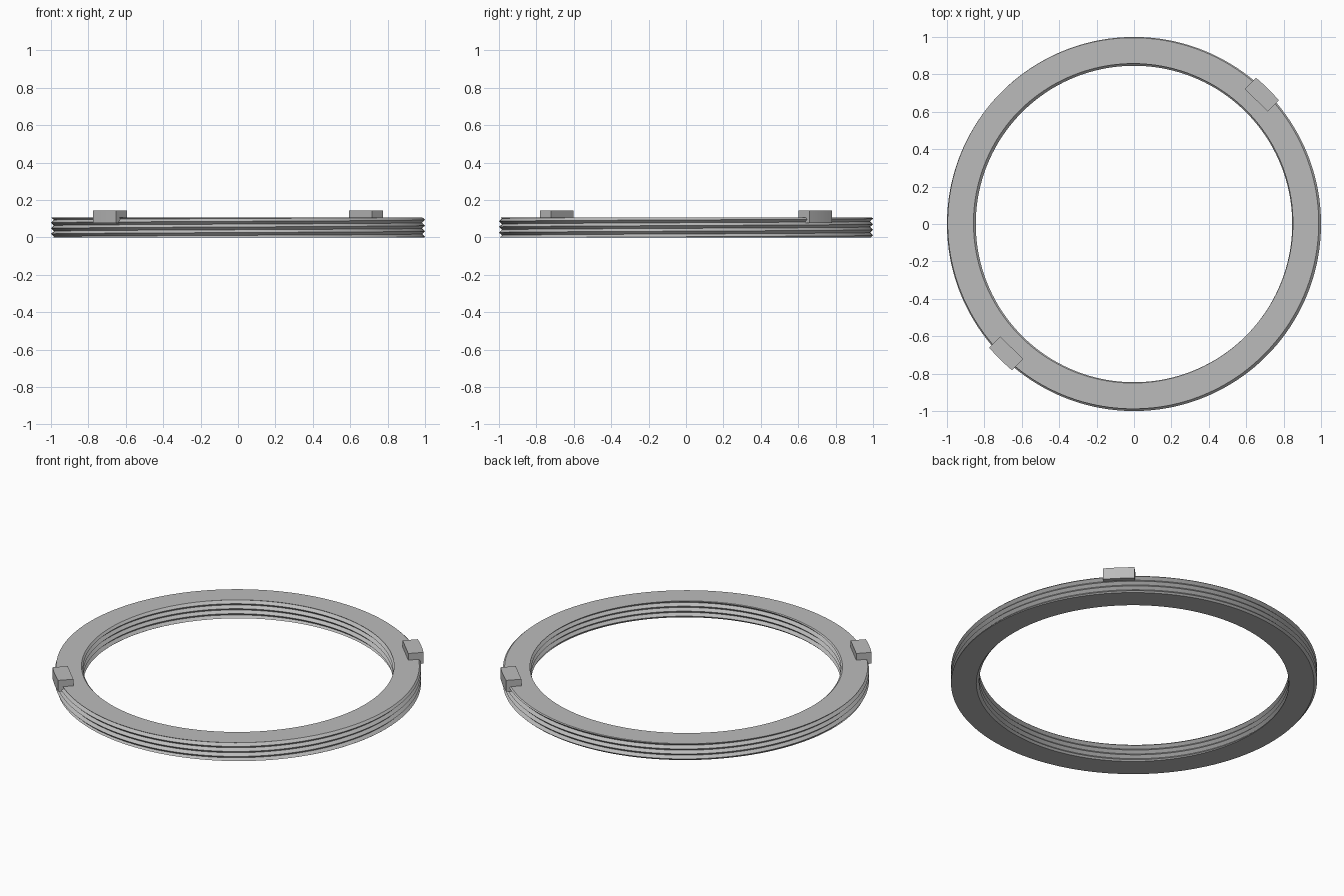
import bpy, bmesh
from math import sin, cos, pi, radians, sqrt

if "Cube" in bpy.data.objects:
    bpy.data.objects.remove(bpy.data.objects["Cube"], do_unlink=True)

HEIGHT, PITCH, DEPTH = 0.105, 0.03, 0.016
OUTER, INNER = 1.0, 0.846          # crest radii of the two threads
CREST = radians(140)               # where a crest meets the top face
SEGMENTS = 180

grey = bpy.data.materials.new("plain grey")
grey.diffuse_color = (0.5, 0.5, 0.5, 1)
grey.use_nodes = True
grey.node_tree.nodes["Principled BSDF"].inputs["Base Color"].default_value = (0.5, 0.5, 0.5, 1)


def finish(bm, name):
    bmesh.ops.recalc_face_normals(bm, faces=bm.faces)
    mesh = bpy.data.meshes.new(name)
    bm.to_mesh(mesh)
    bm.free()
    mesh.materials.append(grey)
    obj = bpy.data.objects.new(name, mesh)
    bpy.context.collection.objects.link(obj)
    bpy.ops.object.select_all(action="DESELECT")
    obj.select_set(True)
    bpy.context.view_layer.objects.active = obj
    bpy.ops.object.shade_smooth_by_angle(angle=radians(25))
    return obj


def thread_profile(angle):
    """Zigzag depth below the crest at each helix row, clamped to the ring."""
    turn = (angle - CREST) / (2 * pi)
    rows = []
    for k in range(-14, 5):
        z = min(max(HEIGHT + PITCH * (k / 2 + turn), 0), HEIGHT)
        phase = ((z - HEIGHT) / PITCH - turn) % 1
        rows.append((DEPTH * (1 - abs(2 * phase - 1)), z))
    return rows


# Ring with matching helical threads outside and inside
bm = bmesh.new()
columns = []
for i in range(SEGMENTS + 1):
    a = 2 * pi * i / SEGMENTS
    rows = thread_profile(a)
    loop = [(OUTER - d, z) for d, z in rows]
    loop += [(INNER + DEPTH - d, z) for d, z in reversed(rows)]
    columns.append([bm.verts.new((r * cos(a), r * sin(a), z)) for r, z in loop])
for c0, c1 in zip(columns, columns[1:]):
    for j in range(len(c0)):
        k = (j + 1) % len(c0)
        bm.faces.new((c0[j], c1[j], c1[k], c0[k]))
bmesh.ops.remove_doubles(bm, verts=bm.verts, dist=0.00002)
finish(bm, "threaded_ring")


# Two grip tabs: straight sides, curved outer face
def tab(name, angle):
    half, inside, outside = 0.086, 0.93, 1.018
    steps = 6
    outline = [(inside, half), (inside, -half)]
    for i in range(steps + 1):
        t = half * (2 * i / steps - 1)
        outline.append((sqrt(outside ** 2 - t * t), t))
    bm = bmesh.new()
    base = bm.faces.new([bm.verts.new((x, y, 0.077)) for x, y in outline])
    top = bmesh.ops.extrude_face_region(bm, geom=[base])["geom"]
    bmesh.ops.translate(bm, vec=(0, 0, 0.068),
                        verts=[v for v in top if isinstance(v, bmesh.types.BMVert)])
    finish(bm, name).rotation_euler.z = angle


tab("back_left_tab", radians(45.3))
tab("front_right_tab", radians(225.3))
